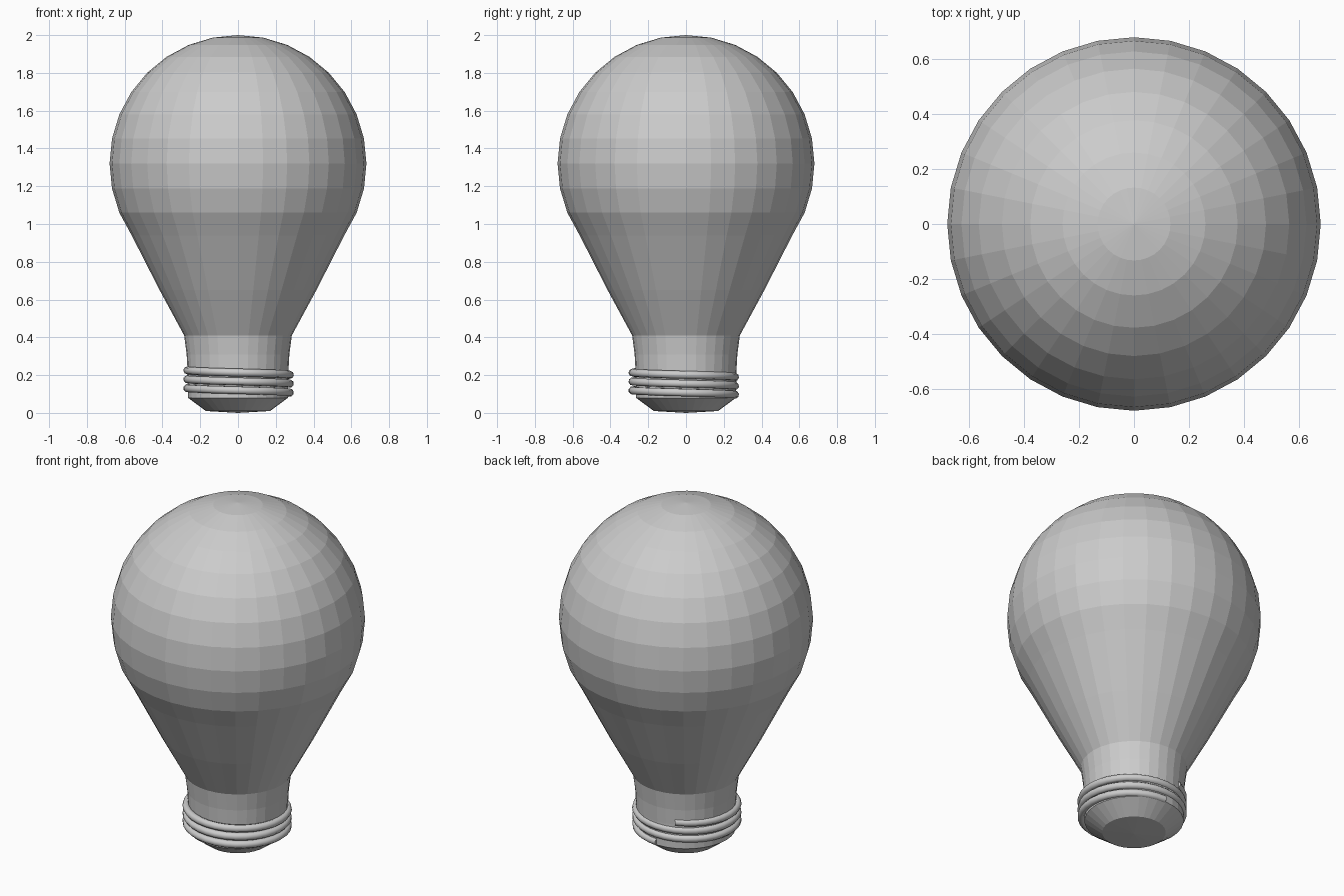
import bpy, bmesh
from math import sin, cos, pi, radians

if "Cube" in bpy.data.objects:
    bpy.data.objects.remove(bpy.data.objects["Cube"])

SIDES = 32


def lathe(name, profile):
    """Revolve (radius, z) points around z; radius 0 closes to a pole."""
    bm = bmesh.new()
    rings = []
    for r, z in profile:
        if r == 0:
            rings.append([bm.verts.new((0, 0, z))] * SIDES)
        else:
            rings.append([bm.verts.new((r * cos(2 * pi * i / SIDES), r * sin(2 * pi * i / SIDES), z))
                          for i in range(SIDES)])
    for low, high in zip(rings, rings[1:]):
        for i in range(SIDES):
            j = (i + 1) % SIDES
            bm.faces.new(list(dict.fromkeys((low[i], low[j], high[j], high[i]))))
    mesh = bpy.data.meshes.new(name)
    bm.to_mesh(mesh)
    bm.free()
    obj = bpy.data.objects.new(name, mesh)
    bpy.context.collection.objects.link(obj)
    return obj


# Glass: tapered neck running into a sphere of radius 0.68 centred at z 1.32
neck = [(0.267, 0.22), (0.272, 0.31), (0.285, 0.41), (0.415, 0.65), (0.563, 0.94)]
sphere = [(0.68 * cos(k * pi / 16), 1.32 + 0.68 * sin(k * pi / 16)) for k in range(-2, 8)]
lathe("glass_bulb", neck + sphere + [(0, 2.0)])

# Screw base with chamfered bottom contact
lathe("screw_base", [(0, 0.0), (0.17, 0.01), (0.265, 0.08), (0.267, 0.22)])

# Screw thread: three-turn helix, slightly off-centre so its ends sink into the base
curve = bpy.data.curves.new("screw_thread", "CURVE")
curve.dimensions = "3D"
curve.bevel_depth = 0.021
curve.bevel_resolution = 2
curve.use_fill_caps = True
spline = curve.splines.new("POLY")
steps_per_turn, turns = 32, 2.95
count = int(steps_per_turn * turns)
spline.points.add(count)
for i, p in enumerate(spline.points):
    t = i / steps_per_turn
    a = radians(112) + 2 * pi * t
    p.co = (0.003 + 0.272 * cos(a), -0.012 + 0.272 * sin(a), 0.234 - 0.047 * t, 1)
thread = bpy.data.objects.new("screw_thread", curve)
bpy.context.collection.objects.link(thread)
